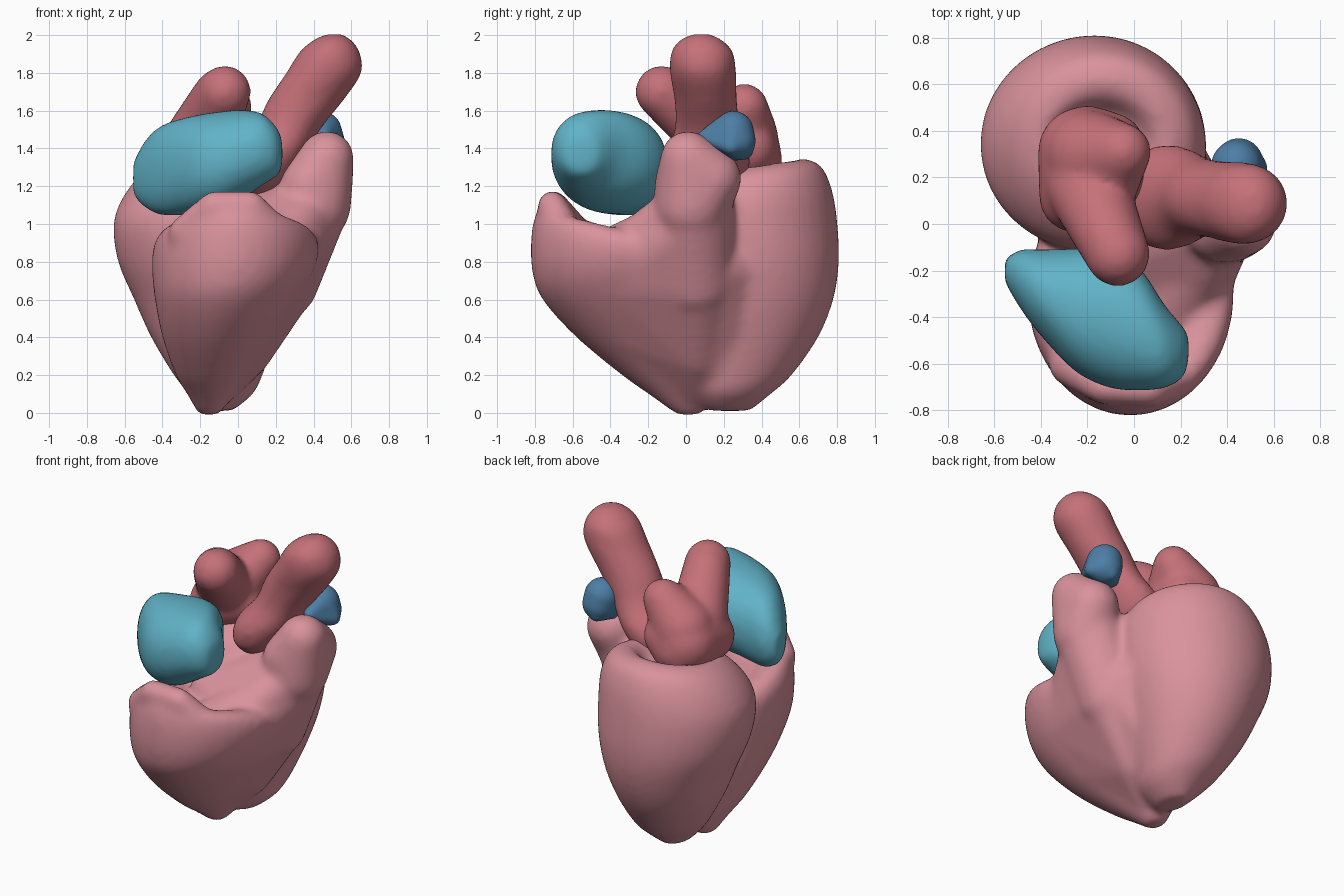
import bpy, bmesh
from math import cos, sin, pi, copysign
from mathutils import Vector, Matrix

if "Cube" in bpy.data.objects:
    bpy.data.objects.remove(bpy.data.objects["Cube"])


def material(name, rgb):
    m = bpy.data.materials.new(name)
    m.use_nodes = True
    m.diffuse_color = (*rgb, 1)
    bsdf = m.node_tree.nodes["Principled BSDF"]
    bsdf.inputs["Base Color"].default_value = (*rgb, 1)
    bsdf.inputs["Roughness"].default_value = 0.6
    return m


pink = material("muscle pink", (0.70, 0.29, 0.335))
red = material("vessel red", (0.56, 0.165, 0.19))
teal = material("chamber teal", (0.12, 0.45, 0.58))
blue = material("vessel blue", (0.075, 0.21, 0.38))


def refine(rows, steps=4):
    """Smooth curve through the section values."""
    rows = [Vector(r) for r in rows]
    out = []
    for i in range(len(rows) - 1):
        p, q = rows[i], rows[i + 1]
        a = (q - rows[max(i - 1, 0)]) / 2
        b = (rows[min(i + 2, len(rows) - 1)] - p) / 2
        for k in range(steps):
            t = k / steps
            out.append(p + a * t + (3 * (q - p) - 2 * a - b) * t ** 2
                       + (2 * (p - q) + a + b) * t ** 3)
    return out + [rows[-1]]


def loft(bm, sections, axis="z", power=1.0, n=40):
    """Closed skin through rings: centre x, y, z, two radii and a tilt."""
    rings = []
    for x, y, z, a, b, tilt in refine(sections):
        ring = []
        for i in range(n):
            c, s = cos(2 * pi * i / n), sin(2 * pi * i / n)
            u = a * copysign(abs(c) ** power, c)
            v = b * copysign(abs(s) ** power, s)
            d = (u, v, v * tilt) if axis == "z" else (u * tilt, u, v)
            ring.append(bm.verts.new(Vector((x, y, z)) + Vector(d)))
        rings.append(ring)
    for r, s in zip(rings, rings[1:]):
        for i in range(n):
            j = (i + 1) % n
            bm.faces.new((r[i], r[j], s[j], s[i]))
    bm.faces.new(rings[0][::-1])
    bm.faces.new(rings[-1])


def hull(bm, *balls):
    """Tapered limb wrapped around a few balls: x, y, z, radius."""
    part = bmesh.new()
    for x, y, z, r in balls:
        bmesh.ops.create_icosphere(part, subdivisions=3, radius=r,
                                   matrix=Matrix.Translation((x, y, z)))
    res = bmesh.ops.convex_hull(part, input=part.verts[:])
    inner = [g for g in res["geom_interior"] if isinstance(g, bmesh.types.BMVert)]
    bmesh.ops.delete(part, geom=inner, context="VERTS")
    tmp = bpy.data.meshes.new("limb")
    part.to_mesh(tmp)
    part.free()
    bm.from_mesh(tmp)
    bpy.data.meshes.remove(tmp)


def finish(name, bm, mat, voxel=0.022, smooth=8):
    """Fuse the overlapping pieces into one soft organic skin."""
    bmesh.ops.recalc_face_normals(bm, faces=bm.faces)
    mesh = bpy.data.meshes.new(name)
    bm.to_mesh(mesh)
    bm.free()
    mesh.materials.append(mat)
    ob = bpy.data.objects.new(name, mesh)
    bpy.context.collection.objects.link(ob)
    fuse = ob.modifiers.new("fuse", "REMESH")
    fuse.mode, fuse.voxel_size, fuse.use_smooth_shade = "VOXEL", voxel, True
    soft = ob.modifiers.new("soften", "SMOOTH")
    soft.factor, soft.iterations = 0.5, smooth


def span(z, x0, x1, y0, y1, tilt=0):
    """Ring given by its extents at one height."""
    return ((x0 + x1) / 2, (y0 + y1) / 2, z, (x1 - x0) / 2, (y1 - y0) / 2, tilt)


# Ventricles: back one is a pointed bowl with a dished top
bm = bmesh.new()
loft(bm, [span(*s) for s in (
    (0.01, -.17, -.03, .12, .34), (0.1, -.26, .08, .05, .45),
    (0.2, -.34, .13, .03, .56), (0.4, -.46, .2, -.02, .7),
    (0.6, -.55, .26, -.06, .78), (0.8, -.635, .3, -.1, .81),
    (1.0, -.66, .31, -.12, .8, .05), (1.14, -.61, .3, -.1, .77, .12),
    (1.25, -.52, .25, -.03, .71, .17), (1.3, -.42, .16, .06, .61, .16),
    (1.29, -.37, .1, .12, .54, .1), (1.22, -.3, .02, .2, .48))])
# Front ventricle body
loft(bm, [span(*s) for s in (
    (-0.01, -.21, -.1, -.05, .08), (0.1, -.27, -.02, -.2, .14),
    (0.2, -.33, .05, -.34, .16), (0.4, -.4, .19, -.58, .18),
    (0.6, -.44, .32, -.76, .2), (0.75, -.455, .4, -.815, .21),
    (0.87, -.45, .43, -.82, .22, -.12), (0.94, -.41, .4, -.79, .22, -.24),
    (0.95, -.33, .31, -.71, .2, -.24), (0.9, -.24, .22, -.58, .1, -.15))])
# Raised lip along the front
hull(bm, (-.13, -.7, 1.1, .075), (.07, -.71, 1.1, .075), (.2, -.64, .95, .09),
     (-.27, -.6, .95, .1), (0, -.65, .8, .15))
# Side wall sweeping from the tip up into the outflow neck
hull(bm, (-.13, .02, .1, .09), (.03, .06, .33, .15), (.22, .06, .7, .2),
     (.36, .03, 1.0, .18), (.13, -.35, .75, .24), (0, -.3, .5, .2))
hull(bm, (.22, .05, .7, .21), (.41, .03, 1.12, .19), (.43, .07, 1.25, .18))
hull(bm, (.4, .03, 1.1, .2), (.47, .01, 1.35, .145), (.44, .13, 1.24, .165),
     (.38, -.01, 1.2, .16))
hull(bm, (-.1, -.15, .92, .12), (.22, .03, 1.04, .16), (.38, .03, 1.08, .17),
     (.22, -.3, .86, .14))
# Web that joins both ventricles on the left side
hull(bm, (-.12, .08, .1, .08), (-.1, .25, .1, .08), (.02, .1, .3, .13),
     (-.02, .3, .3, .13), (.22, .1, .75, .19), (.07, .33, .8, .2))
finish("ventricles", bm, pink, smooth=12)

# Front atrium: plump bean lying across the front
bm = bmesh.new()
loft(bm, [(*s, 0) for s in (
    (-.555, -.2, 1.24, .05, .09), (-.49, -.235, 1.265, .125, .18),
    (-.4, -.295, 1.285, .185, .24), (-.25, -.37, 1.31, .265, .26),
    (-.1, -.405, 1.33, .3, .265), (.03, -.455, 1.37, .26, .235),
    (.13, -.525, 1.395, .18, .19), (.21, -.55, 1.38, .11, .125),
    (.235, -.53, 1.37, .05, .07))], axis="x", power=0.93)
finish("front_atrium", bm, teal, smooth=10)

# Back atrium: broad body with a forward horn and a side horn
bm = bmesh.new()
hull(bm, (-.22, .31, 1.38, .195), (-.2, .33, 1.34, .18), (-.21, .18, 1.4, .19),
     (-.25, .12, 1.36, .16), (-.1, .33, 1.4, .15), (-.1, .2, 1.38, .15))
hull(bm, (-.2, .16, 1.46, .18), (-.1, -.07, 1.68, .14), (-.07, -.13, 1.7, .14))
hull(bm, (-.19, .3, 1.46, .19), (-.05, .31, 1.62, .125), (-.12, .2, 1.5, .15))
finish("back_atrium", bm, red, smooth=10)

# Great artery: leaning tube widening to a blunt tip
bm = bmesh.new()
loft(bm, [(*s, 0) for s in (
    (.08, .11, 1.14, .08, .11), (.1, .11, 1.22, .16, .2),
    (.155, .115, 1.35, .195, .225), (.26, .115, 1.5, .175, .175),
    (.355, .105, 1.65, .2, .165), (.455, .09, 1.8, .2, .175),
    (.485, .085, 1.91, .16, .165), (.5, .08, 1.975, .1, .11),
    (.51, .08, 2.005, .04, .05))])
finish("great_artery", bm, red)

# Lung artery stub: small drop with a pointed front and a flat base
bm = bmesh.new()
hull(bm, (.44, .25, 1.49, .11), (.45, .265, 1.44, .105), (.46, .07, 1.46, .02),
     (.44, .31, 1.385, .045), (.38, .24, 1.39, .045), (.53, .24, 1.41, .045))
finish("lung_artery", bm, blue, voxel=0.012, smooth=5)
